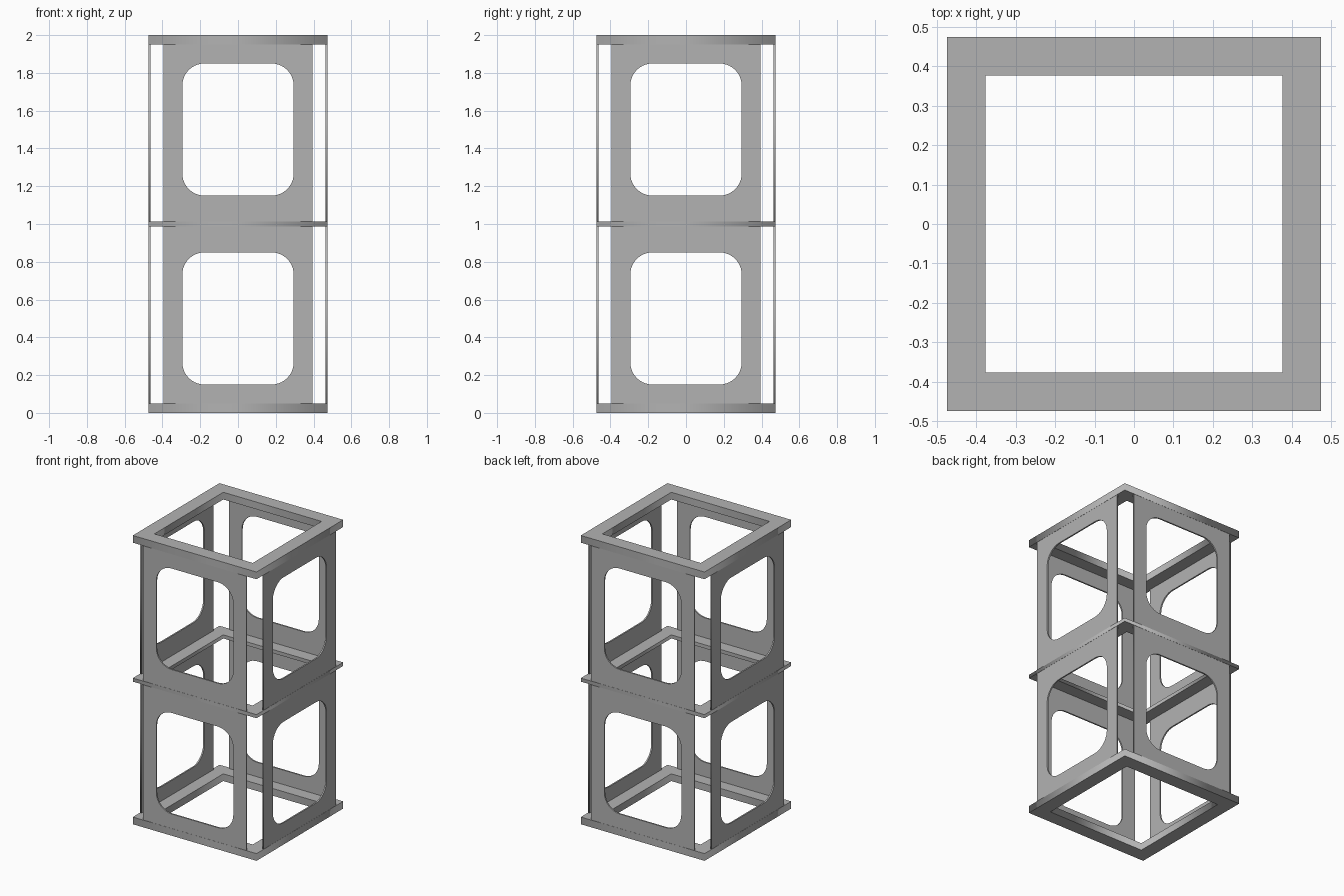
import bpy
import math

cube = bpy.data.objects.get("Cube")
if cube:
    bpy.data.objects.remove(cube, do_unlink=True)

OUTER, INNER = 0.474, 0.377
PANEL_HALF, THICK = 0.395, 0.01

grey = bpy.data.materials.new("plain grey")
grey.use_nodes = True
colour = (0.45, 0.45, 0.45, 1)
grey.diffuse_color = colour
grey.node_tree.nodes["Principled BSDF"].inputs["Base Color"].default_value = colour


def rectangle(hx, z0, z1):
    return [(-hx, z0), (hx, z0), (hx, z1), (-hx, z1)]


def rounded(hx, z0, z1, r, steps=10):
    """Rounded rectangle, anticlockwise from the lower right corner."""
    corners = [(hx - r, z0 + r), (hx - r, z1 - r), (r - hx, z1 - r), (r - hx, z0 + r)]
    points = []
    for i, (cx, cz) in enumerate(corners):
        for s in range(steps + 1):
            a = math.pi / 2 * (i - 1 + s / steps)
            points.append((cx + r * math.cos(a), cz + r * math.sin(a)))
    return points


def plate(name, loops, thickness):
    """Flat plate with holes, made from a filled 2D curve and baked to a mesh."""
    curve = bpy.data.curves.new(name, "CURVE")
    curve.dimensions = "2D"
    curve.fill_mode = "BOTH"
    curve.extrude = thickness / 2
    for loop in loops:
        spline = curve.splines.new("POLY")
        spline.points.add(len(loop) - 1)
        for point, (x, y) in zip(spline.points, loop):
            point.co = (x, y, 0, 1)
        spline.use_cyclic_u = True
    temp = bpy.data.objects.new(name + " outline", curve)
    bpy.context.collection.objects.link(temp)
    bpy.context.view_layer.update()
    depsgraph = bpy.context.evaluated_depsgraph_get()
    mesh = bpy.data.meshes.new_from_object(temp.evaluated_get(depsgraph))
    bpy.data.objects.remove(temp, do_unlink=True)
    mesh.name = name
    mesh.materials.clear()
    mesh.materials.append(grey)
    return mesh


def place(name, mesh, location, rotation=(0, 0, 0)):
    obj = bpy.data.objects.new(name, mesh)
    obj.location, obj.rotation_euler = location, rotation
    bpy.context.collection.objects.link(obj)


# Square frames at the bottom, middle and top
for name, z0, z1 in [("bottom_frame", 0, 0.05), ("middle_frame", 0.9875, 1.0125),
                     ("top_frame", 1.95, 2)]:
    loops = [rectangle(OUTER, -OUTER, OUTER), rectangle(INNER, -INNER, INNER)]
    place(name, plate(name, loops, z1 - z0), (0, 0, (z0 + z1) / 2))

# Thin side panels, each storey with one rounded opening
lower = plate("lower_panel", [rectangle(PANEL_HALF, 0.05, 0.9875),
                              rounded(0.295, 0.15, 0.85, 0.118)], THICK)
upper = plate("upper_panel", [rectangle(PANEL_HALF, 1.0125, 1.95),
                              rounded(0.295, 1.15, 1.85, 0.118)], THICK)
depth = OUTER - 0.001 - THICK / 2
for i, side in enumerate(["front", "left", "back", "right"]):
    a = i * math.pi / 2
    where = (depth * math.sin(a), -depth * math.cos(a), 0)
    for storey, mesh in (("lower", lower), ("upper", upper)):
        place(f"{side}_{storey}_panel", mesh, where, (math.pi / 2, 0, a))
